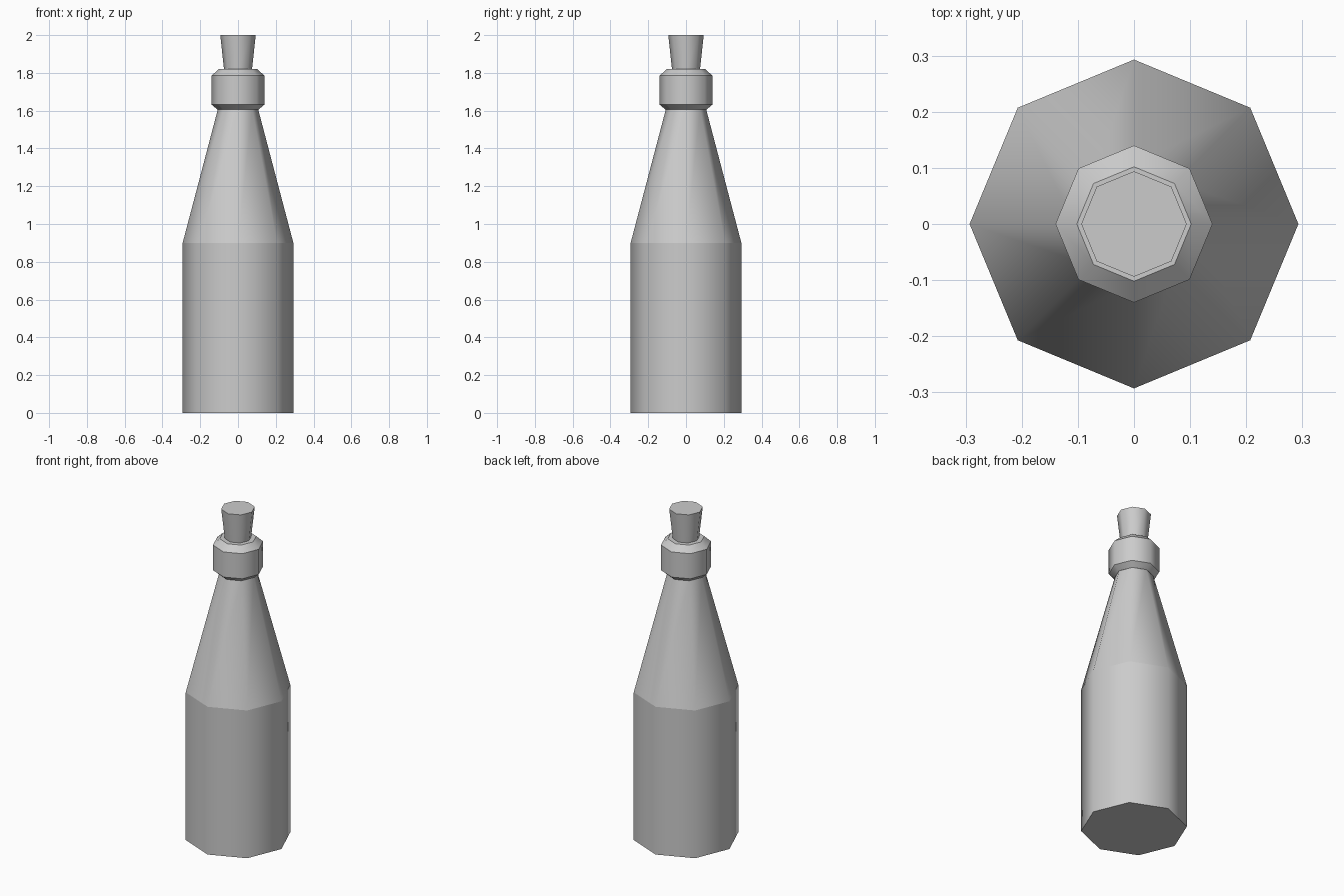
import bpy, bmesh
from math import cos, sin, pi

cube = bpy.data.objects.get("Cube")
if cube:
    bpy.data.objects.remove(cube, do_unlink=True)

SIDES = 8

grey = bpy.data.materials.new("light_grey")
grey.use_nodes = True
grey.diffuse_color = (0.6, 0.6, 0.6, 1)
grey.node_tree.nodes["Principled BSDF"].inputs["Base Color"].default_value = (0.6, 0.6, 0.6, 1)


def turned(name, profile):
    """Closed eight-sided solid from (radius, height) pairs, smooth around, sharp at each ring."""
    bm = bmesh.new()
    rings = [[bm.verts.new((r * cos(2 * pi * i / SIDES), r * sin(2 * pi * i / SIDES), z))
              for i in range(SIDES)] for r, z in profile]
    for low, high in zip(rings, rings[1:]):
        for i in range(SIDES):
            j = (i + 1) % SIDES
            bm.faces.new((low[i], low[j], high[j], high[i])).smooth = True
    bm.faces.new(rings[0][::-1])
    bm.faces.new(rings[-1])
    for edge in bm.edges:
        a, b = edge.verts
        edge.smooth = abs(a.co.z - b.co.z) > 0.001
    mesh = bpy.data.meshes.new(name)
    bm.to_mesh(mesh)
    bm.free()
    mesh.materials.append(grey)
    obj = bpy.data.objects.new(name, mesh)
    bpy.context.collection.objects.link(obj)
    return obj


# Straight body with a long tapering neck
turned("bottle_body", [(0.293, 0), (0.293, 0.9), (0.106, 1.61)])
# Bevelled collar around the mouth
turned("collar", [(0.108, 1.605), (0.14, 1.632), (0.14, 1.785), (0.102, 1.82)])
# Tapered stopper, wider at the top
turned("stopper", [(0.073, 1.81), (0.094, 2.0)])
